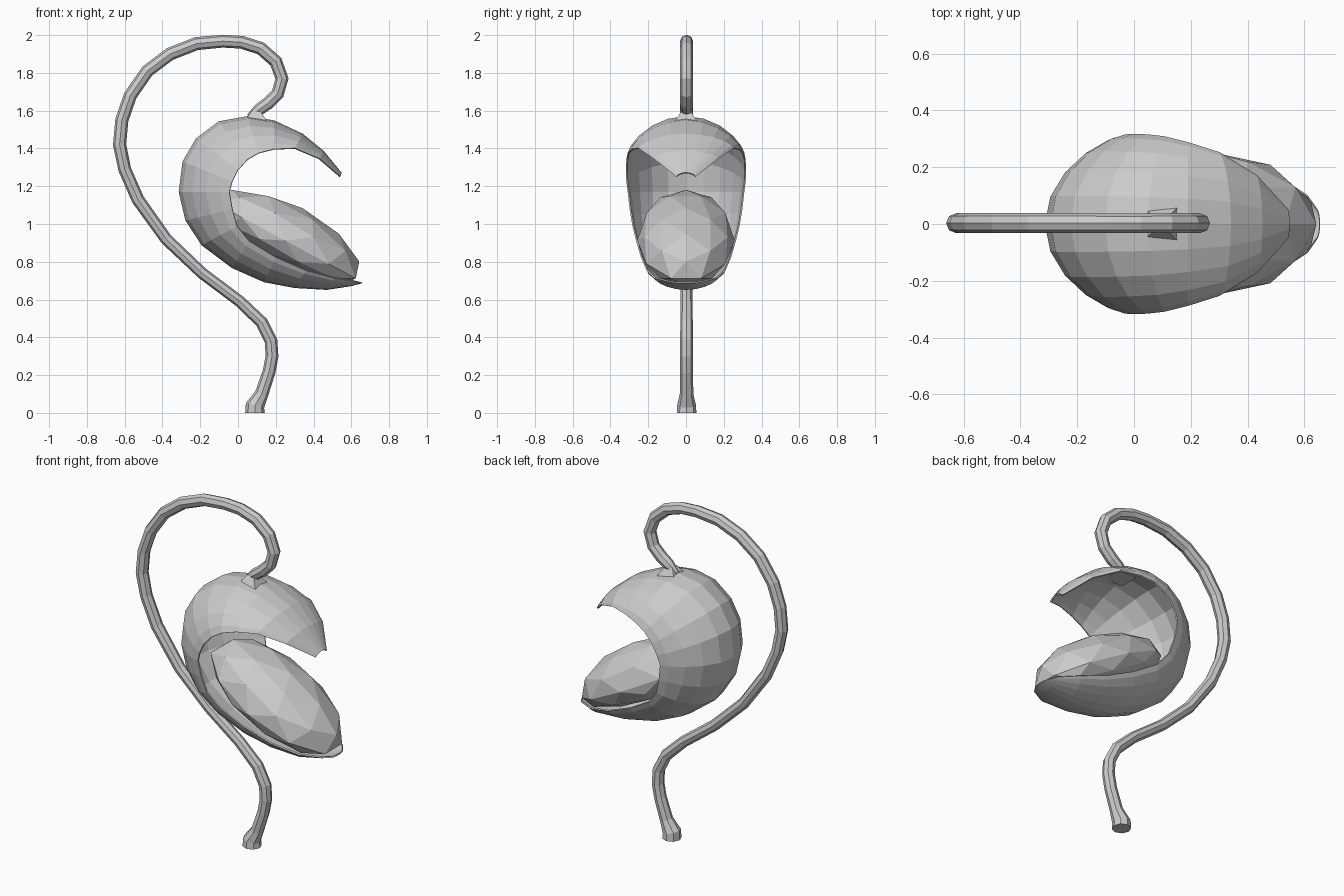
import bpy, bmesh, math
from mathutils import Vector, Matrix


def add_object(name, bm):
    mesh = bpy.data.meshes.new(name)
    bm.to_mesh(mesh)
    bm.free()
    obj = bpy.data.objects.new(name, mesh)
    bpy.context.collection.objects.link(obj)
    return obj


# curved stem: x, z, radius
STEM = [(0.09, 0.0, .052), (0.09, 0.04, .05), (0.125, 0.10, .036), (0.165, 0.22, .034),
        (0.18, 0.30, .034), (0.175, 0.38, .034), (0.125, 0.48, .033), (0.01, 0.59, .031),
        (-0.19, 0.74, .031), (-0.38, 0.92, .032), (-0.53, 1.13, .034), (-0.60, 1.29, .034),
        (-0.627, 1.42, .035), (-0.615, 1.55, .035), (-0.57, 1.68, .035), (-0.48, 1.81, .035),
        (-0.36, 1.90, .035), (-0.22, 1.955, .035), (-0.08, 1.968, .034), (0.02, 1.962, .034),
        (0.12, 1.93, .035), (0.20, 1.86, .035), (0.233, 1.77, .035), (0.21, 1.69, .034),
        (0.16, 1.64, .034), (0.11, 1.605, .032), (0.06, 1.565, .018)]
curve = bpy.data.curves.new("stem", 'CURVE')
curve.dimensions = '3D'
curve.bevel_depth = 1.0
curve.bevel_resolution = 2
curve.use_fill_caps = True
spline = curve.splines.new('POLY')
spline.points.add(len(STEM) - 1)
for p, (x, z, r) in zip(spline.points, STEM):
    p.co = (x, 0.003, z, 1)
    p.radius = r
spline.use_smooth = False
stem = bpy.data.objects.new("stem", curve)
bpy.context.collection.objects.link(stem)

# open pod shell: spine x, z, rim x, z, half width
SHELL = [(.545, 1.27, .54, 1.25, .05), (.45, 1.385, .43, 1.345, .17),
         (.34, 1.475, .30, 1.40, .25), (.19, 1.545, .19, 1.395, .285),
         (.05, 1.567, .11, 1.375, .305), (-.10, 1.54, .05, 1.34, .312),
         (-.22, 1.45, 0, 1.285, .314), (-.29, 1.33, -.03, 1.225, .312),
         (-.31, 1.17, -.045, 1.17, .305), (-.275, 1.02, -.03, 1.08, .295),
         (-.19, .89, -.005, .99, .28), (-.03, .77, .06, .91, .26),
         (.14, .695, .20, .825, .235), (.30, .665, .36, .755, .205),
         (.47, .655, .51, .715, .165), (.60, .675, .61, .70, .10),
         (.655, .69, .645, .69, .05)]
ACROSS = 10
bm = bmesh.new()
rows = []
for sx, sz, rx, rz, w in SHELL:
    row = []
    for i in range(ACROSS + 1):
        t = math.pi * (i / ACROSS - 0.5)
        c = max(math.cos(t), 0) ** 1.45
        row.append(bm.verts.new((rx + (sx - rx) * c, w * math.sin(t), rz + (sz - rz) * c)))
    rows.append(row)
for a, b in zip(rows, rows[1:]):
    for i in range(ACROSS):
        bm.faces.new((a[i], a[i + 1], b[i + 1], b[i]))
bmesh.ops.recalc_face_normals(bm, faces=bm.faces)
shell = add_object("pod_shell", bm)
solid = shell.modifiers.new("thickness", 'SOLIDIFY')
solid.thickness = 0.008
solid.offset = 0

# tilted seed resting in the lower lip, flatter underneath
bm = bmesh.new()
bmesh.ops.create_icosphere(bm, subdivisions=2, radius=1.0)
axis = Vector((0.88, 0, -0.47)).normalized()
normal = Vector((0.47, 0, 0.88)).normalized()
centre = Vector((0.25, 0, 0.912))
for v in bm.verts:
    x, y, z = v.co
    depth = 0.195 if z > 0 else 0.125
    v.co = centre + axis * (x * 0.445) + Vector((0, y * 0.258, 0)) + normal * (z * depth)
add_object("seed", bm)

# flared joint between stem and shell
bm = bmesh.new()
bmesh.ops.create_cone(bm, cap_ends=True, segments=4, radius1=0.085, radius2=0.03, depth=0.06,
                      matrix=Matrix.Translation((0.095, 0, 1.572)) @ Matrix.Rotation(math.pi / 4, 4, 'Z'))
add_object("stem_joint", bm)
